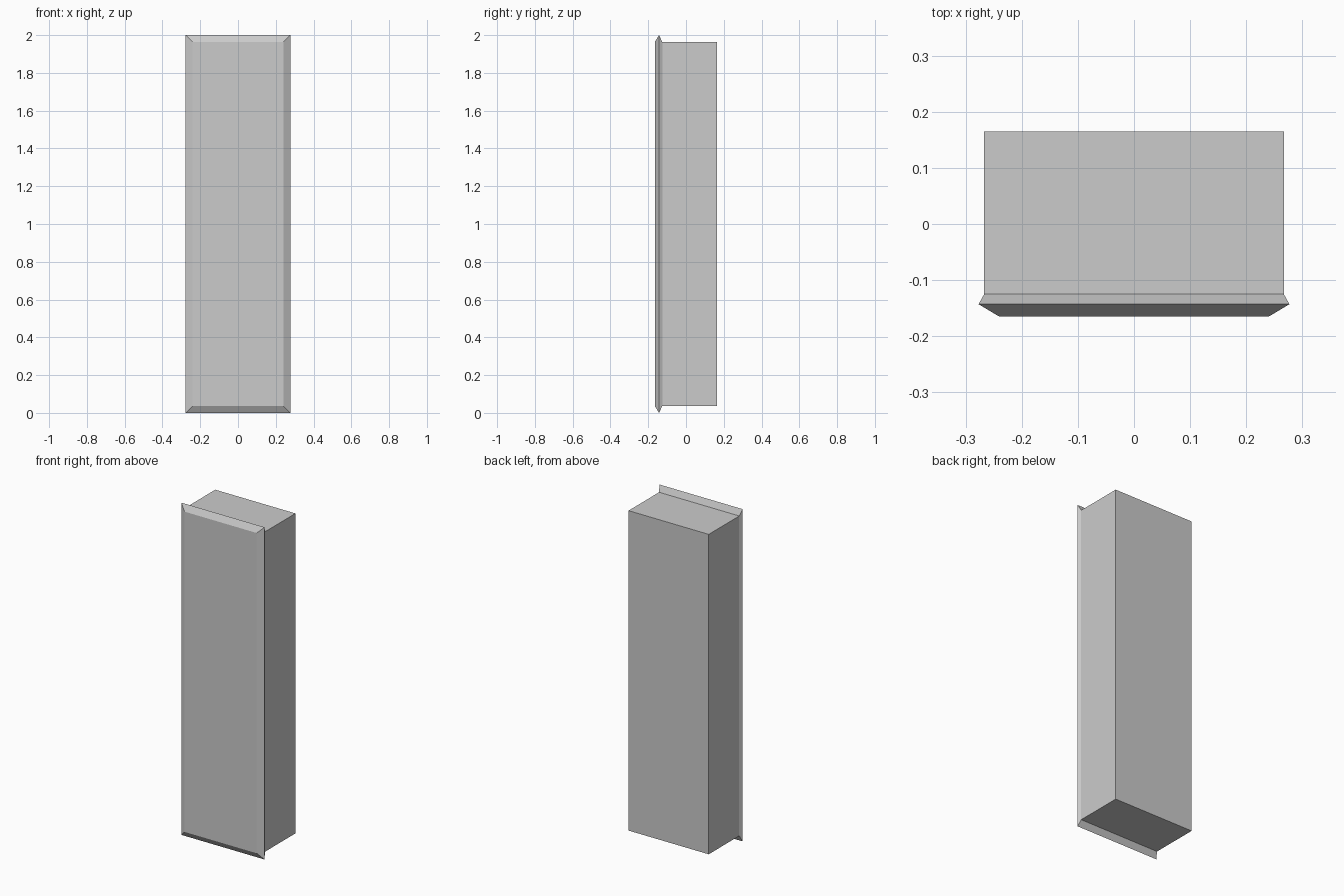
import bpy, bmesh

if "Cube" in bpy.data.objects:
    bpy.data.objects.remove(bpy.data.objects["Cube"])

# Cross-sections from back to front: (y, half width, half height)
sections = [
    (0.165, 0.267, 0.963),    # back of the body
    (-0.125, 0.267, 0.963),   # body meets the front panel
    (-0.143, 0.277, 1.0),     # flared rim of the panel
    (-0.165, 0.240, 0.964),   # bevelled panel face
]

bm = bmesh.new()
rings = []
for y, w, h in sections:
    rings.append([bm.verts.new((sx * w, y, 1 + sz * h))
                  for sx, sz in ((-1, -1), (1, -1), (1, 1), (-1, 1))])

# Side walls between neighbouring sections
for a, b in zip(rings, rings[1:]):
    for i in range(4):
        j = (i + 1) % 4
        bm.faces.new((a[i], a[j], b[j], b[i]))

# Back and front caps
bm.faces.new(rings[0])
bm.faces.new(rings[-1])
bmesh.ops.recalc_face_normals(bm, faces=bm.faces)

mesh = bpy.data.meshes.new("cabinet_body")
bm.to_mesh(mesh)
bm.free()
bpy.context.collection.objects.link(bpy.data.objects.new("cabinet_body", mesh))
